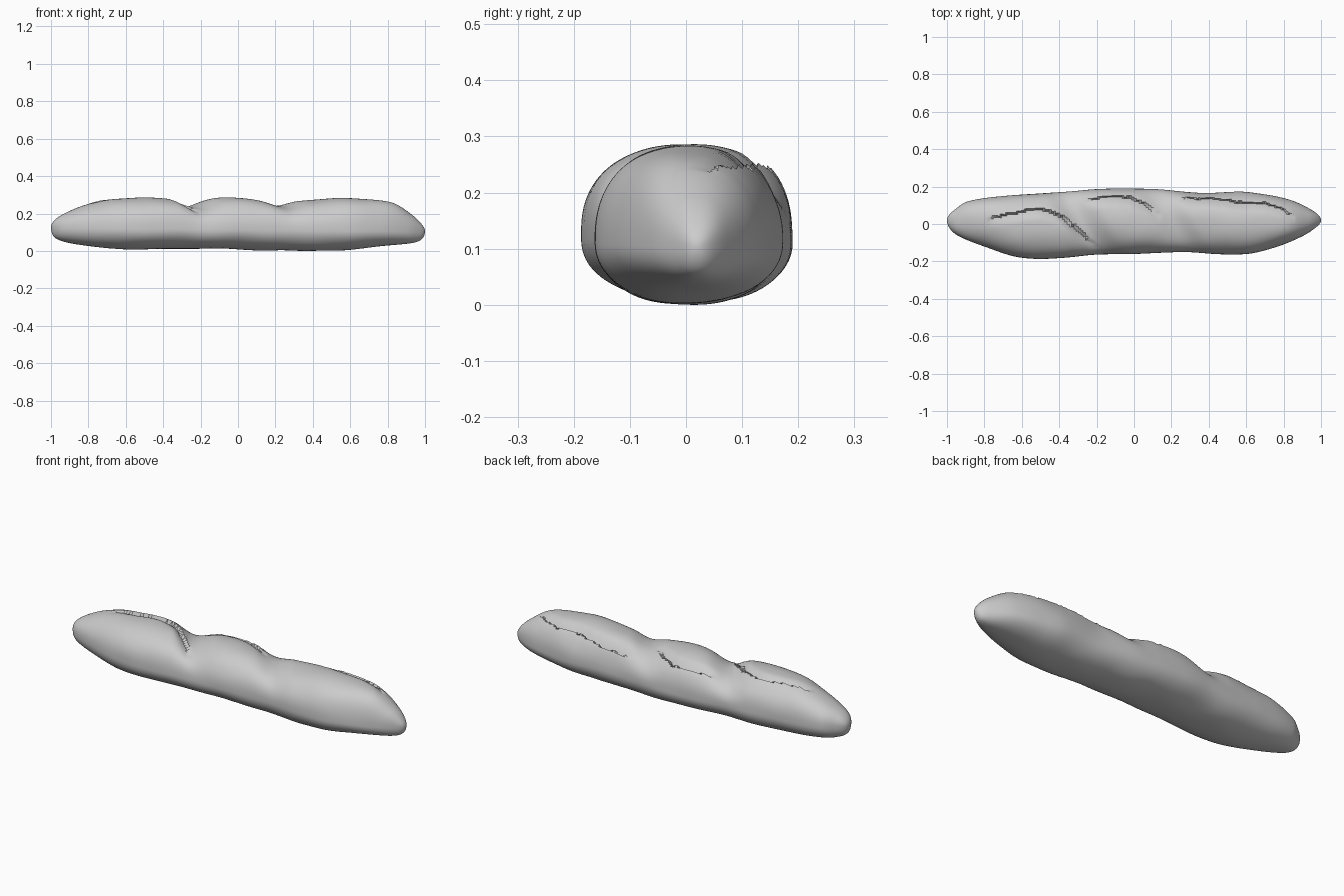
import bpy, bmesh, math
from mathutils import Vector, noise

if "Cube" in bpy.data.objects:
    bpy.data.objects.remove(bpy.data.objects["Cube"])

RINGS, SIDES = 240, 96


def curve(points, key):
    """Smooth interpolation through a few (x, value) points."""
    ks = [key(p[0]) for p in points]
    vs = [p[1] for p in points]
    n = len(ks)
    slope = []
    for i in range(n):
        a, b = max(i - 1, 0), min(i + 1, n - 1)
        slope.append((vs[b] - vs[a]) / (ks[b] - ks[a]))

    def f(x):
        k = min(max(key(x), ks[0]), ks[-1])
        i = 0
        while i < n - 2 and k > ks[i + 1]:
            i += 1
        h = ks[i + 1] - ks[i]
        u = (k - ks[i]) / h
        return ((2*u**3 - 3*u*u + 1) * vs[i] + (u**3 - 2*u*u + u) * h * slope[i]
                + (3*u*u - 2*u**3) * vs[i + 1] + (u**3 - u*u) * h * slope[i + 1])
    return f


def rounded(x):
    # Stretches the ends so the tips come out round
    return math.acos(max(-1, min(1, -x)))


# Outlines of the loaf
back = curve([(-1, .02), (-.96, .075), (-.89, .12), (-.58, .16), (-.37, .172), (-.1, .19), (.09, .187),
              (.35, .165), (.6, .17), (.83, .13), (.95, .075), (1, .02)], rounded)
front = curve([(-1, .02), (-.96, -.05), (-.8, -.12), (-.61, -.18), (-.4, -.182), (-.23, -.165), (0, -.16),
               (.25, -.15), (.58, -.162), (.75, -.125), (.91, -.06), (.97, -.02), (1, .02)], rounded)
top = curve([(-1, .125), (-.97, .175), (-.92, .205), (-.8, .25), (-.66, .278), (-.4, .28), (-.27, .236),
             (-.13, .278), (-.03, .286), (.1, .272), (.22, .242), (.34, .265), (.58, .283), (.82, .26),
             (.93, .195), (.985, .14), (1, .105)], rounded)
bottom = curve([(-1, .125), (-.98, .072), (-.82, .03), (-.58, .01), (-.15, .014), (.2, .003), (.55, .005),
                (.8, .03), (.97, .055), (1, .105)], rounded)

# Baker's scores seen from above
score_paths = [
    [(-.79, .03), (-.65, .055), (-.53, .08), (-.43, .06), (-.36, .02), (-.28, -.05), (-.2, -.12)],
    [(-.26, .125), (-.13, .145), (-.02, .14), (.06, .105), (.14, .05)],
    [(.24, .14), (.4, .135), (.55, .12), (.7, .11), (.78, .085), (.86, .04)],
]
scores = [(p[0][0], p[-1][0], curve(p, lambda x: x)) for p in score_paths]


def score_offset(x, y):
    """Groove with a gentle front slope and a raised ragged lip behind it."""
    dz = 0
    for x0, x1, path in scores:
        if x0 < x < x1:
            fade = math.sin(math.pi * (x - x0) / (x1 - x0)) ** .6
            jag = noise.noise(Vector((x * 25, x0 * 9, 0)))
            d = y - path(x) - .008 * jag
            if -.055 < d <= 0:
                dz -= fade * (.024 + .008 * jag) * (1 + d / .055) ** 1.5
            elif 0 < d < .05:
                dz += fade * .007 * (1 - d / .05)
    return dz


def power(v, n):
    return math.copysign(abs(v) ** (2 / n), v)


# Loaf body: rings along x joined to a point at each tip
bm = bmesh.new()
rings = []
for i in range(1, RINGS):
    x = -math.cos(math.pi * i / RINGS)
    cy, hw = (back(x) + front(x)) / 2, (back(x) - front(x)) / 2
    mid = .115 - .01 * x
    ring = []
    for j in range(SIDES):
        a = 2 * math.pi * j / SIDES
        c, s = math.cos(a), math.sin(a)
        n = 2.5 if s > 0 else 2.1
        y = cy + hw * power(c, 2.25)
        if s > 0:
            # The dips between the scores run diagonally
            t = top(x + .6 * y * (1 - x**4))
            t = t * (1 - x**8) + top(x) * x**8
            z = mid + max(t - mid, .001) * power(s, n)
            if s > .2:
                z += score_offset(x, y) * min(1, (s - .2) * 3)
        else:
            z = mid + max(mid - bottom(x), .001) * power(s, n)
        lump = .004 * noise.noise(Vector((x * 6, y * 9, z * 9))) * (1 - x**4)
        ring.append(bm.verts.new((x, y + lump * c, z + lump * s)))
    rings.append(ring)

for r, q in zip(rings, rings[1:]):
    for j in range(SIDES):
        k = (j + 1) % SIDES
        bm.faces.new((r[j], q[j], q[k], r[k]))
for ring, x in ((rings[0], -1), (rings[-1], 1)):
    tip = bm.verts.new((x, .02, .115 - .01 * x))
    for j in range(SIDES):
        bm.faces.new((ring[j], ring[(j + 1) % SIDES], tip))
bmesh.ops.recalc_face_normals(bm, faces=bm.faces)

# Rest the loaf on the ground
low = min(v.co.z for v in bm.verts)
for v in bm.verts:
    v.co.z -= low

mesh = bpy.data.meshes.new("baguette_loaf")
bm.to_mesh(mesh)
bm.free()
loaf = bpy.data.objects.new("baguette_loaf", mesh)
bpy.context.collection.objects.link(loaf)
bpy.context.view_layer.objects.active = loaf
loaf.select_set(True)
bpy.ops.object.shade_smooth_by_angle(angle=math.radians(40))
